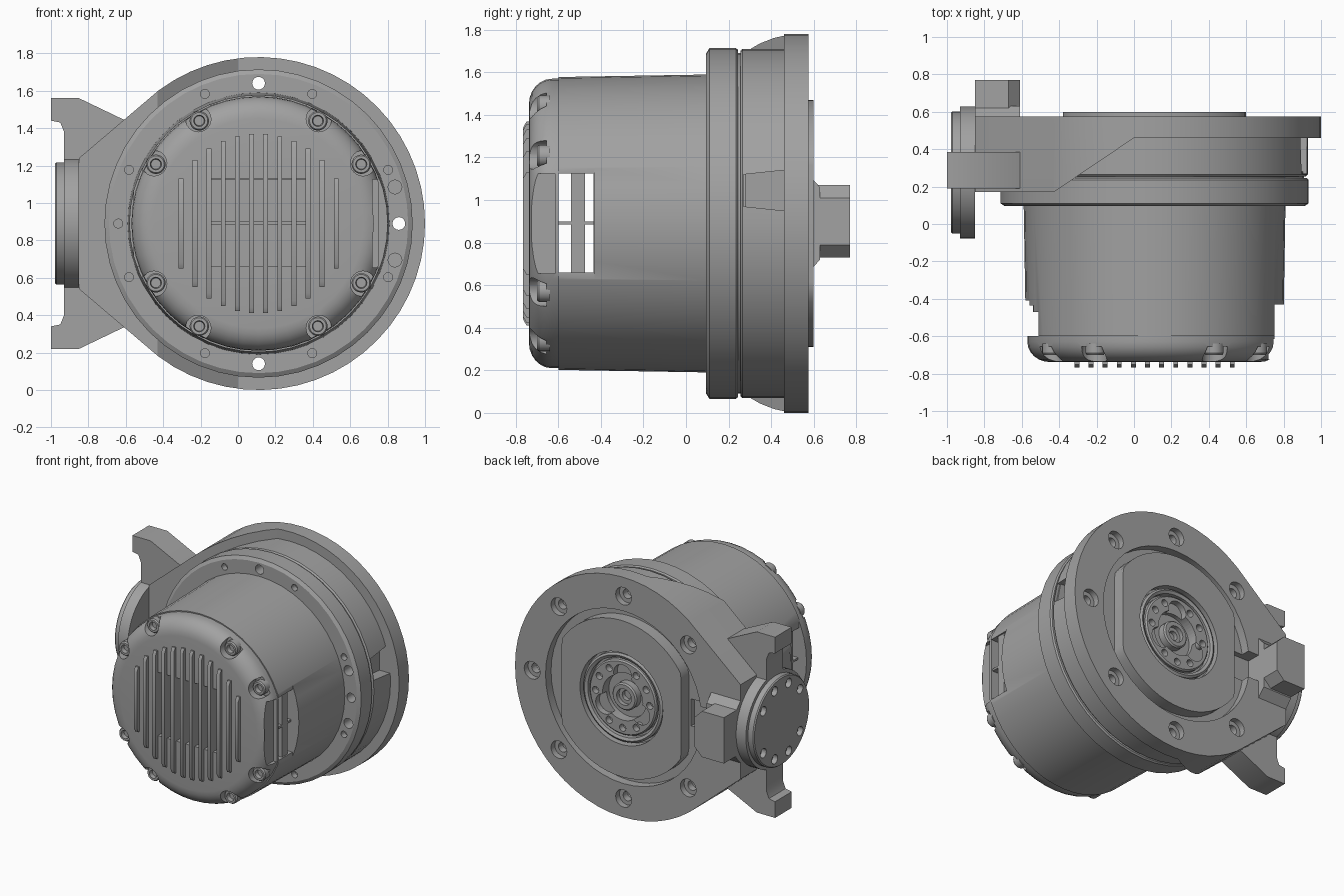
import bpy, bmesh
from math import sin, cos, pi, radians, sqrt

if "Cube" in bpy.data.objects:
    bpy.data.objects.remove(bpy.data.objects["Cube"], do_unlink=True)

grey = bpy.data.materials.new("machined grey")
grey.use_nodes = True
grey.diffuse_color = (0.36, 0.36, 0.36, 1)
grey.node_tree.nodes["Principled BSDF"].inputs["Base Color"].default_value = (0.36, 0.36, 0.36, 1)

CX, CZ = 0.11, 0.89      # main axis, running along y
PLACE = {"x": lambda u, v, w: (w, u, v),
         "y": lambda u, v, w: (u, w, v),
         "z": lambda u, v, w: (u, v, w)}


def finish(name, bm):
    bmesh.ops.remove_doubles(bm, verts=bm.verts, dist=1e-5)
    bmesh.ops.recalc_face_normals(bm, faces=bm.faces)
    mesh = bpy.data.meshes.new(name)
    bm.to_mesh(mesh)
    bm.free()
    mesh.materials.append(grey)
    ob = bpy.data.objects.new(name, mesh)
    bpy.context.collection.objects.link(ob)
    return ob


def prism(name, pts, lo, hi, axis="y"):
    """Extrude an outline along an axis."""
    bm = bmesh.new()
    a, b = ([bm.verts.new(PLACE[axis](u, v, w)) for u, v in pts] for w in (lo, hi))
    bm.faces.new(a)
    bm.faces.new(b)
    for i in range(len(pts)):
        j = (i + 1) % len(pts)
        bm.faces.new((a[i], a[j], b[j], b[i]))
    return finish(name, bm)


def box(name, x, y, z):
    return prism(name, [(x[0], z[0]), (x[1], z[0]), (x[1], z[1]), (x[0], z[1])], *y)


def lathe(name, profile, centre=(CX, CZ), axis="y", n=48):
    """Revolve (radius, distance) points, beginning and ending on the axis."""
    bm = bmesh.new()
    rings = [[bm.verts.new(PLACE[axis](centre[0] + r * cos(2 * pi * k / n),
                                       centre[1] + r * sin(2 * pi * k / n), w))
              for k in range(n)] for r, w in profile]
    for a, b in zip(rings, rings[1:]):
        for k in range(n):
            j = (k + 1) % n
            bm.faces.new((a[k], a[j], b[j], b[k]))
    return finish(name, bm)


def cyl(name, r, lo, hi, centre=(CX, CZ), axis="y", n=48):
    return lathe(name, [(0, lo), (r, lo), (r, hi), (0, hi)], centre, axis, n)


def polar(r, deg):
    return CX + r * cos(radians(deg)), CZ + r * sin(radians(deg))


def cut(targets, *cutters):
    for ob in targets:
        for c in cutters:
            m = ob.modifiers.new("cut", "BOOLEAN")
            m.operation, m.solver, m.object = "DIFFERENCE", "EXACT", c
            bpy.context.view_layer.objects.active = ob
            bpy.ops.object.modifier_apply(modifier=m.name)
    for c in cutters:
        bpy.data.objects.remove(c, do_unlink=True)


# Mounting flange blending into the side arm, sloped back where it meets the rings
outline = [polar(0.89, -127 + 254 * i / 40) for i in range(41)] + [(-0.85, 1.24), (-0.85, 0.54)]
flange = prism("mounting_flange", outline, 0.17, 0.575)
cut([flange], prism("slope", [(-0.43, 0.17), (0, 0.46), (2, 0.46), (2, -1), (-0.43, -1)], -1, 3, "z"))
cut([flange], cyl("pocket", 0.64, 0.51, 0.7),
    box("slot", (-0.61, -0.4), (0.44, 0.7), (0.79, 0.99)))

# Stacked rings of the gearbox
rear_ring = lathe("rear_ring", [(0, 0.255), (0.81, 0.255), (0.82, 0.265), (0.82, 0.47), (0, 0.47)])
gap_ring = cyl("gap_ring", 0.8, 0.22, 0.28)
front_ring = lathe("front_ring", [(0, 0.095), (0.8, 0.095), (0.824, 0.11), (0.824, 0.235),
                                  (0.815, 0.245), (0, 0.245)])
stack = [flange, rear_ring, gap_ring, front_ring]
cut([rear_ring], prism("side_notch", [(0.27, 0.97), (0.46, 0.95), (0.46, 1.14), (0.27, 1.12)],
                       0.84, 1.2, "x"))
for deg in (0, 90, 270):
    cut(stack, cyl("through_hole", 0.034, -0.1, 0.8, polar(0.75, deg), n=20))
for deg in (0, 45, 90, 135, 225, 270, 315):
    cut([flange], cyl("counterbore", 0.065, 0.53, 0.8, polar(0.75, deg), n=20),
        cyl("bolt_bore", 0.035, 0.48, 0.8, polar(0.75, deg), n=20))
for deg in (22.5, 67.5, 112.5, 157.5, 180, 202.5, 247.5, 292.5, 337.5):
    cut([front_ring], cyl("small_hole", 0.024, 0, 0.14, polar(0.75, deg), n=16))
for deg in (15, -15):
    cut([front_ring], cyl("port", 0.037, 0, 0.2, polar(0.755, deg), n=16))

# Rear output plate with flat sides and a bolted hub
half = 0.49
edge = [(max(CX - half, min(CX + half, x)), z)
        for x, z in (polar(0.58, 360 * i / 64) for i in range(64))]
clean = [p for i, p in enumerate(edge) if not (abs(abs(p[0] - CX) - half) < 1e-6
         and abs(abs(edge[i - 1][0] - CX) - half) < 1e-6
         and abs(abs(edge[(i + 1) % 64][0] - CX) - half) < 1e-6)]
plate = prism("output_plate", clean, 0.4, 0.6)
cut([plate], cyl("hub_recess", 0.34, 0.54, 0.8))
lathe("seal_ring", [(0.29, 0.5), (0.325, 0.5), (0.325, 0.58), (0.31, 0.59), (0.29, 0.58), (0.29, 0.5)])
hub = lathe("output_hub", [(0, 0.5), (0.275, 0.5), (0.275, 0.575), (0.265, 0.585), (0, 0.585)])
cut([hub, plate], cyl("hub_cavity", 0.165, 0.46, 0.8))
for k in range(3):
    cut([hub], cyl("lobe", 0.075, 0.52, 0.8, polar(0.17, 90 + 120 * k), n=20))
for k in range(12):
    if k % 4 != 3:
        cut([hub], cyl("hub_hole", 0.026, 0.54, 0.8, polar(0.222, 30 * k), n=16))
lathe("centre_boss", [(0, 0.44), (0.1, 0.44), (0.1, 0.56), (0.09, 0.57), (0.06, 0.57),
                      (0.06, 0.54), (0.035, 0.54), (0.035, 0.48), (0, 0.48)], n=32)

# Motor housing with an air channel through its sides
housing = lathe("motor_housing", [(0, -0.6), (0.688, -0.6), (0.7, 0.11), (0, 0.11)])
cut([housing], box("left_recess", (0.75, 1), (-0.7, -0.43), (0.6, 1.18)),
    box("right_recess", (-1, -0.51), (-0.7, -0.47), (0.55, 1.23)),
    box("right_step", (-1, -0.56), (-0.48, -0.41), (0.55, 1.23)),
    box("channel", (-1, 1), (-0.7, -0.435), (0.66, 1.125)))
box("channel_divider", (-0.5, 0.74), (-0.54, -0.475), (0.655, 1.13))
box("channel_bar", (-0.5, 0.74), (-0.6, -0.43), (0.885, 0.9))

# Rounded front cap, vented between the ribs
fillet = [(0.56 + 0.12 * sin(t * pi / 12), -0.63 - 0.108 * cos(t * pi / 12)) for t in range(7)]
cap = lathe("front_cap", [(0, -0.738)] + fillet + [(0.68, -0.598), (0, -0.598)])
cut([cap], box("cap_flat", (0.75, 1), (-0.9, -0.5), (0.64, 1.14)),
    box("cap_window", (0.72, 1), (-0.725, -0.615), (0.655, 1.125)))
pitch = 0.0755
for k in range(12):
    x = CX + (k - 5.5) * pitch
    h = sqrt(0.48 ** 2 - (x - CX) ** 2)
    # Rib with rounded ends
    prism("cooling_rib", [(-0.72, CZ - h), (-0.75, CZ - h), (-0.766, CZ - h + 0.03),
                          (-0.766, CZ + h - 0.03), (-0.75, CZ + h), (-0.72, CZ + h)],
          x - 0.013, x + 0.013, "x")
    if 2 <= k <= 8:
        cut([cap], box("vent", (x + 0.013, x + pitch - 0.013), (-0.9, -0.5), (0.66, 1.13)))

# Cap screws sitting in rim notches
for deg in (30, 60, 120, 150, 210, 240, 300, 330):
    cut([cap], cyl("screw_notch", 0.068, -0.9, -0.655, polar(0.645, deg), n=24))
    lathe("cap_screw", [(0, -0.64), (0.052, -0.64), (0.052, -0.69), (0.045, -0.7), (0.03, -0.7),
                        (0.026, -0.67), (0, -0.67)], polar(0.634, deg), n=20)

# Forked claw at the end of the arm
upper = [(-0.93, 0.54), (-0.93, 0.41), (-0.95, 0.36), (-1, 0.35)]
upper = [(x, z - 0.01) for x, z in upper] + [(-1, 0.22), (-0.85, 0.22), (-0.61, 0.335), (-0.61, 0.6)]
claw = upper + [(x, 2 * CZ - z) for x, z in reversed(upper)]
prism("claw", claw, 0.19, 0.385)

# Rear stop block with a sloped foot
prism("stop_block", [(-0.85, 0.73), (-0.67, 0.73), (-0.61, 0.79), (-0.61, 1.01),
                     (-0.67, 1.07), (-0.85, 1.07)], 0.4, 0.77)
prism("stop_foot", [(0.4, 0.66), (0.575, 0.66), (0.63, 0.72), (0.63, 1.06), (0.575, 1.12), (0.4, 1.12)],
      -0.85, -0.61, "x")

# Side disc with a bolt circle
hub_at = (0.275, CZ)
disc = lathe("side_disc", [(0, -0.978), (0.32, -0.978), (0.327, -0.97), (0.327, -0.93),
                           (0.352, -0.93), (0.352, -0.85), (0, -0.85)], hub_at, "x")
for k in range(10):
    if k not in (0, 5):
        a = 2 * pi * k / 10
        cut([disc], cyl("disc_hole", 0.034, -1.1, -0.94,
                        (hub_at[0] + 0.265 * cos(a), CZ + 0.265 * sin(a)), "x", 16))

# Smooth shading with crisp edges
bpy.ops.object.select_all(action="DESELECT")
for ob in bpy.context.collection.objects:
    if ob.type == "MESH":
        ob.select_set(True)
        bpy.context.view_layer.objects.active = ob
bpy.ops.object.shade_smooth_by_angle(angle=radians(30))
